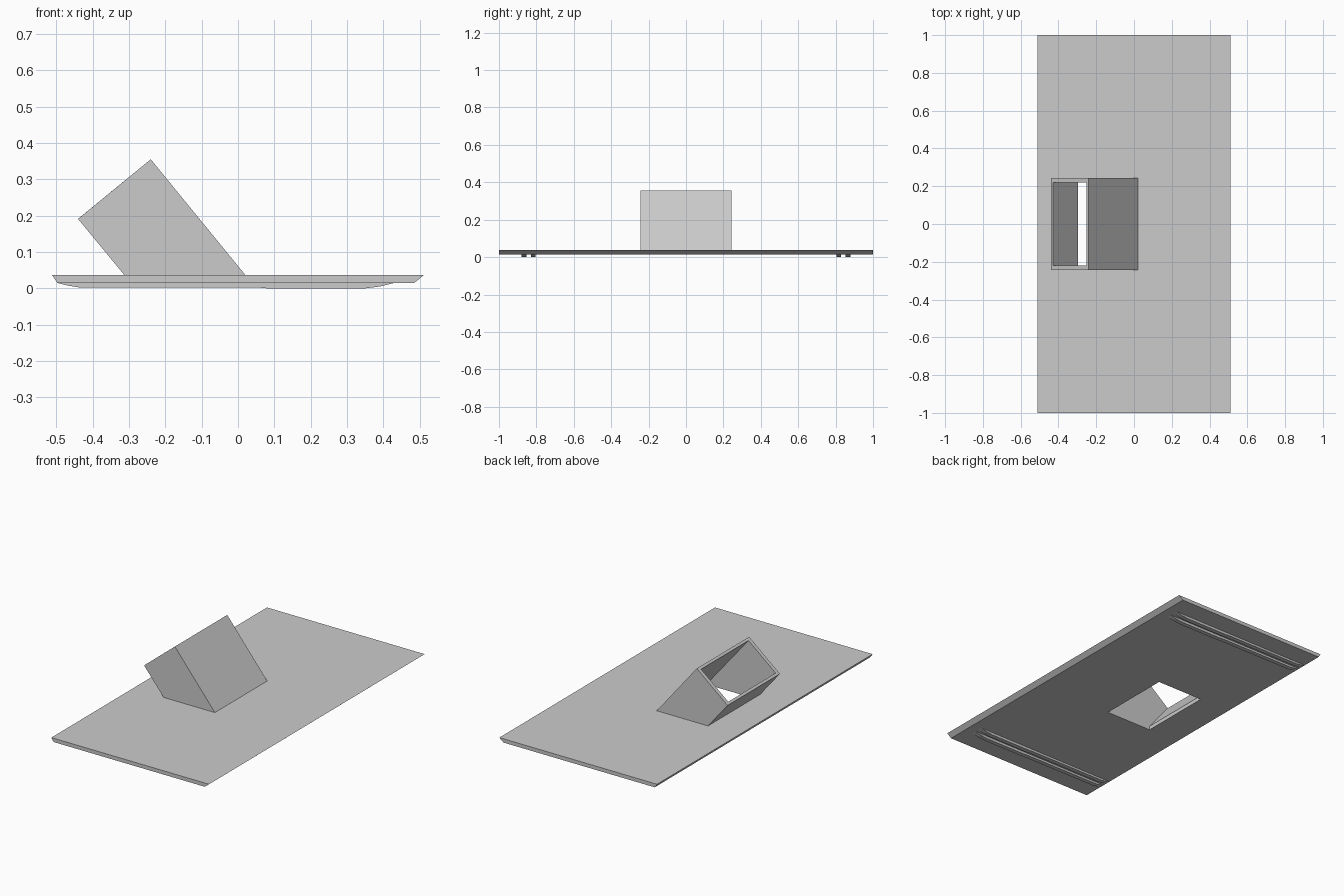
import bpy
import bmesh

if "Cube" in bpy.data.objects:
    bpy.data.objects.remove(bpy.data.objects["Cube"])

grey = bpy.data.materials.new("plain grey")
grey.diffuse_color = (0.6, 0.6, 0.6, 1)
grey.use_nodes = True
grey.node_tree.nodes["Principled BSDF"].inputs["Base Color"].default_value = grey.diffuse_color


def finish(name, bm):
    bmesh.ops.recalc_face_normals(bm, faces=bm.faces[:])
    mesh = bpy.data.meshes.new(name)
    bm.to_mesh(mesh)
    bm.free()
    mesh.materials.append(grey)
    ob = bpy.data.objects.new(name, mesh)
    bpy.context.collection.objects.link(ob)
    return ob


def frame(name, rings, closed):
    """Loft four-cornered rings, each (left x, left z, right x, right z, half depth)."""
    bm = bmesh.new()
    loops = []
    for x0, z0, x1, z1, d in rings:
        corners = [(x0, -d, z0), (x1, -d, z1), (x1, d, z1), (x0, d, z0)]
        loops.append([bm.verts.new(c) for c in corners])
    pairs = list(zip(loops, loops[1:]))
    if closed:
        pairs.append((loops[-1], loops[0]))
    for a, b in pairs:
        for i in range(4):
            j = (i + 1) % 4
            bm.faces.new((a[i], a[j], b[j], b[i]))
    return finish(name, bm)


def extrude_y(name, profile, y0, y1):
    """Extrude an x-z profile between two y positions."""
    bm = bmesh.new()
    face = bm.faces.new([bm.verts.new((x, y0, z)) for x, z in profile])
    out = bmesh.ops.extrude_face_region(bm, geom=[face])
    moved = [v for v in out["geom"] if isinstance(v, bmesh.types.BMVert)]
    bmesh.ops.translate(bm, verts=moved, vec=(0, y1 - y0, 0))
    return finish(name, bm)


TOP, BOTTOM = 0.037, 0.015

# Base plate with bevelled long edges and a rectangular hole
frame("base_plate", [
    (-0.512, TOP, 0.512, TOP, 1.0),
    (-0.297, TOP, 0.003, TOP, 0.22),
    (-0.297, BOTTOM, 0.003, BOTTOM, 0.22),
    (-0.497, BOTTOM, 0.485, BOTTOM, 1.0),
], True)

# Leaning hollow duct, open at both ends
frame("duct", [
    (-0.313, TOP, 0.02, TOP, 0.243),
    (-0.44, 0.191, -0.24, 0.355, 0.243),
    (-0.428, 0.201, -0.252, 0.345, 0.22),
    (-0.297, TOP, 0.003, TOP, 0.22),
], False)

# Two pairs of thin runners with upturned ends
runner = [(-0.497, BOTTOM), (-0.47, 0.008), (-0.44, 0.003), (0.06, 0.002),
          (0.08, 0.0), (0.35, 0.0), (0.39, 0.005), (0.43, BOTTOM)]
for side, label in ((-1, "front"), (1, "back")):
    for y, place in ((0.817, "inner"), (0.867, "outer")):
        extrude_y(f"{label}_{place}_runner", runner, side * y - 0.013, side * y + 0.013)
